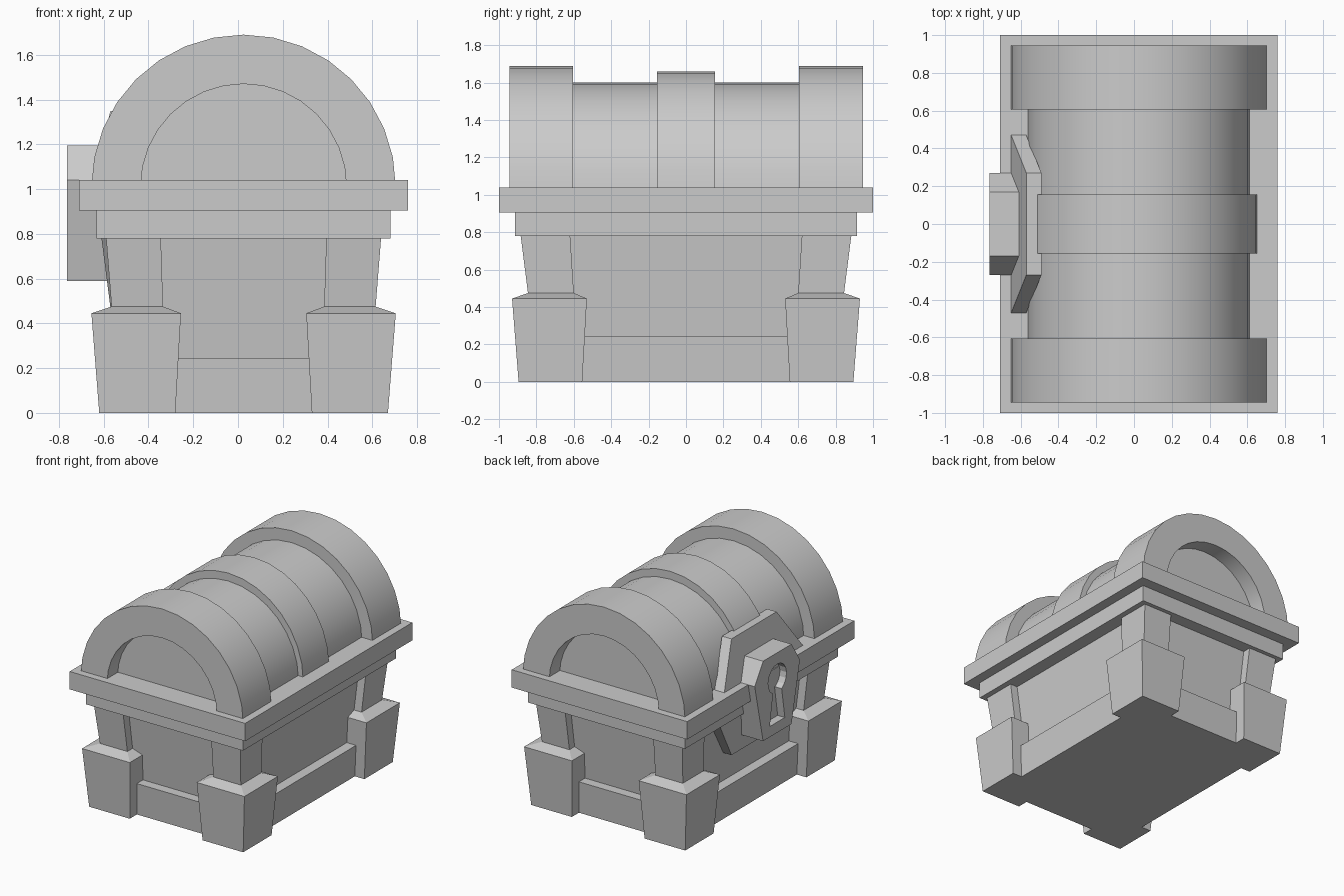
import bpy, bmesh, math

if "Cube" in bpy.data.objects:
    bpy.data.objects.remove(bpy.data.objects["Cube"])

CX = 0.025   # chest centre line in x (the lock sticks out on the -x side)
CZ = 1.01    # axis height of the arched lid


def loft(name, rings, smooth=False):
    """Closed solid from a list of equal-length point rings."""
    bm = bmesh.new()
    vs = [[bm.verts.new(p) for p in r] for r in rings]
    n = len(vs[0])
    for a, b in zip(vs, vs[1:]):
        for i in range(n):
            j = (i + 1) % n
            bm.faces.new((a[i], a[j], b[j], b[i]))
    bm.faces.new(vs[0][::-1])
    bm.faces.new(vs[-1])
    bmesh.ops.recalc_face_normals(bm, faces=bm.faces)
    me = bpy.data.meshes.new(name)
    bm.to_mesh(me)
    bm.free()
    ob = bpy.data.objects.new(name, me)
    bpy.context.collection.objects.link(ob)
    if smooth:
        for p in me.polygons:
            p.use_smooth = True
        me.set_sharp_from_angle(angle=math.radians(30))
    return ob


def rect(x0, x1, y0, y1, z):
    return [(x0, y0, z), (x1, y0, z), (x1, y1, z), (x0, y1, z)]


def block(name, levels):
    """Tapered box centred on the chest: levels are (half x, half y, z)."""
    return loft(name, [rect(CX - a, CX + a, -b, b, z) for a, b, z in levels])


def arc(rx, rz, n=16):
    return [(CX + rx * math.cos(math.pi * i / n), CZ + rz * math.sin(math.pi * i / n))
            for i in range(n + 1)]


def arch(name, profile, y0, y1):
    return loft(name, [[(x, y, z) for x, z in profile] for y in (y0, y1)], True)


# body, base skirt and rims
block("body", [(0.495, 0.74, 0.1), (0.555, 0.82, 0.8)])
block("base_skirt", [(0.565, 0.81, 0), (0.585, 0.83, 0.245)])
block("lower_rim", [(0.657, 0.915, 0.78), (0.657, 0.915, 0.905)])
block("upper_rim", [(0.735, 1.0, 0.905), (0.735, 1.0, 1.04)])

# four corner feet with posts: inner x, outer x, inner y, outer y, z
FOOT = [(0.305, 0.645, 0.555, 0.895, 0), (0.28, 0.68, 0.53, 0.93, 0.445),
        (0.36, 0.59, 0.60, 0.845, 0.475), (0.37, 0.615, 0.62, 0.885, 0.79)]
for sx, nx in ((-1, "left"), (1, "right")):
    for sy, ny in ((-1, "front"), (1, "back")):
        loft(f"{ny}_{nx}_foot", [rect(CX + sx * a, CX + sx * b, sy * c, sy * d, z)
                                 for a, b, c, d, z in FOOT])

# arched lid with centre strap and open end bands
arch("lid", arc(0.59, 0.59), -0.82, 0.82)
arch("lid_centre_band", arc(0.63, 0.65), -0.155, 0.155)
ring = arc(0.68, 0.68) + arc(0.46, 0.46)[::-1]
arch("front_lid_band", ring, -0.945, -0.605)
arch("back_lid_band", ring, 0.605, 0.945)

# bent lock plate on the -x side: outer x, half width, z
PLATE = [(-0.57, 0.27, 0.47), (-0.61, 0.47, 0.78), (-0.65, 0.47, 1.04), (-0.57, 0.27, 1.35)]
loft("lock_plate", [rect(x, x + 0.08, -w, w, z) for x, w, z in PLATE])

# six-sided lock
HEX = [(-0.17, 0.59), (0.17, 0.59), (0.27, 1.04), (0.17, 1.195), (-0.17, 1.195), (-0.27, 1.04)]
lock = loft("lock", [[(x, y, z) for y, z in HEX] for x in (-0.765, -0.56)])

# keyhole cut into the lock
key = [(-0.09, 0.67), (0.09, 0.67)]
for i in range(15):
    a = math.radians(-62 + 304 * i / 14)
    key.append((0.11 * math.cos(a), 1.0 + 0.11 * math.sin(a)))
cutter = loft("keyhole_cutter", [[(x, y, z) for y, z in key] for x in (-0.85, -0.705)])
cutter.hide_render = True
cutter.hide_set(True)
mod = lock.modifiers.new("keyhole", 'BOOLEAN')
mod.operation = 'DIFFERENCE'
mod.solver = 'EXACT'
mod.object = cutter
